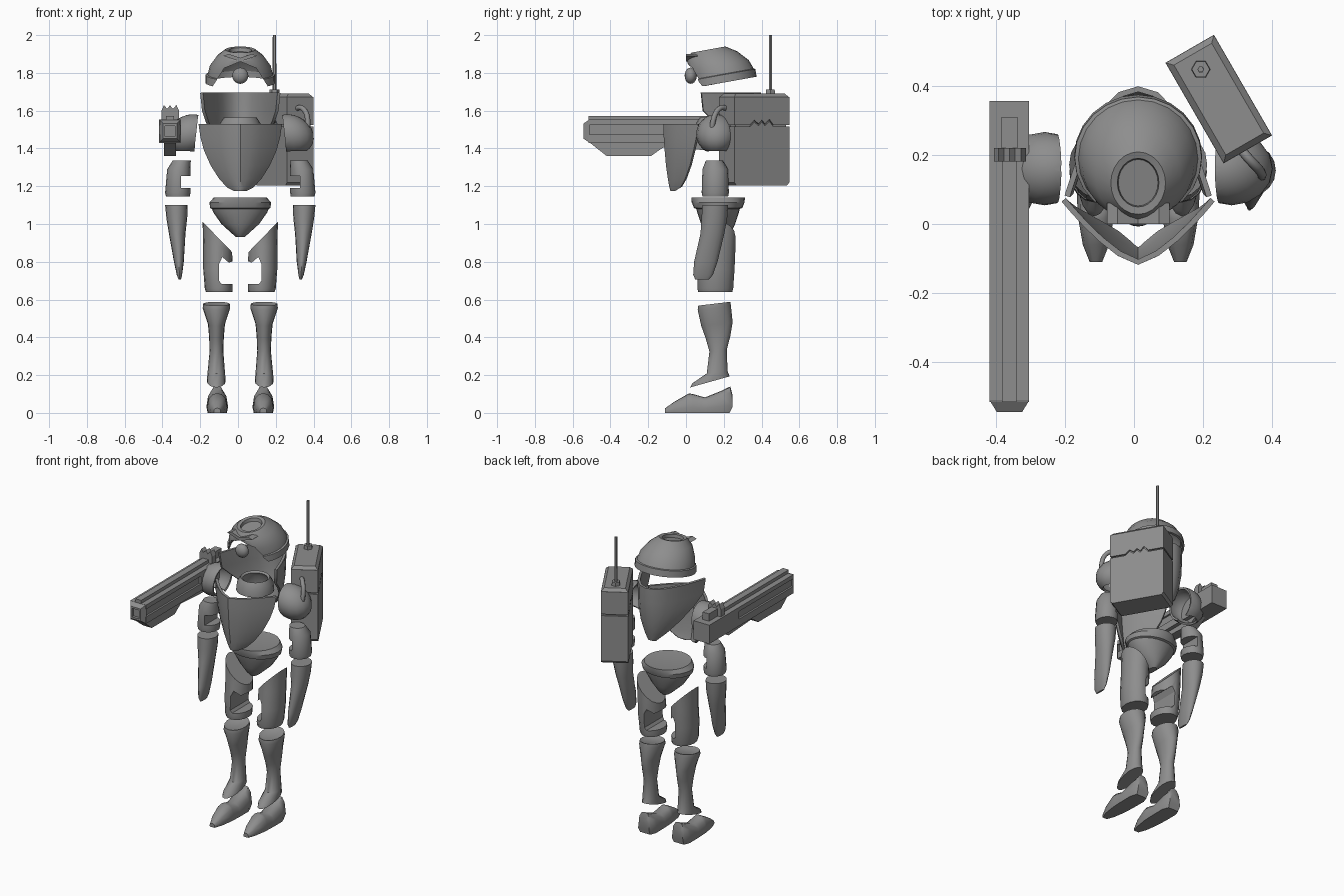
import bpy, bmesh, math
from mathutils import Vector

XC = 0.012
grey = bpy.data.materials.new("armour grey")
grey.diffuse_color = (0.27, 0.27, 0.27, 1)


def finish(name, bm, smooth=40, thick=0):
    bmesh.ops.recalc_face_normals(bm, faces=bm.faces)
    me = bpy.data.meshes.new(name)
    bm.to_mesh(me)
    bm.free()
    ob = bpy.data.objects.new(name, me)
    bpy.context.collection.objects.link(ob)
    me.materials.append(grey)
    bpy.ops.object.select_all(action='DESELECT')
    ob.select_set(True)
    bpy.context.view_layer.objects.active = ob
    if thick:
        mod = ob.modifiers.new("shell", 'SOLIDIFY')
        mod.thickness, mod.offset = thick, 0
        bpy.ops.object.modifier_apply(modifier=mod.name)
    if smooth:
        bpy.ops.object.shade_smooth_by_angle(angle=math.radians(smooth))
    return ob


def skin(bm, rings, closed=True):
    for a, b in zip(rings, rings[1:]):
        n = len(a)
        for i in range(n if closed else n - 1):
            j = (i + 1) % n
            bm.faces.new((a[i], a[j], b[j], b[i]))


def loft(secs, n=16, bottom=True, top=True, tilt=0):
    """Elliptic sections: z, cx, cy, rx, ry."""
    bm = bmesh.new()
    rings = []
    for z, cx, cy, rx, ry in secs:
        ring = []
        for i in range(n):
            t = 2 * math.pi * i / n
            dy = ry * math.sin(t)
            ring.append(bm.verts.new((cx + rx * math.cos(t), cy + dy, z + tilt * dy)))
        rings.append(ring)
    skin(bm, rings)
    if bottom:
        bm.faces.new(rings[0])
    if top:
        bm.faces.new(rings[-1])
    return bm


def prism(name, pts, h0, h1, place):
    bm = bmesh.new()
    rings = [[bm.verts.new(place(u, v, h)) for u, v in pts] for h in (h0, h1)]
    skin(bm, rings)
    bm.faces.new(rings[0])
    bm.faces.new(rings[1])
    return finish(name, bm, 0)


def cut(ob, cutter):
    mod = ob.modifiers.new("cut", 'BOOLEAN')
    mod.operation, mod.object, mod.solver = 'DIFFERENCE', cutter, 'EXACT'
    bpy.context.view_layer.objects.active = ob
    bpy.ops.object.modifier_apply(modifier=mod.name)
    bpy.data.objects.remove(cutter)


def slice_off(bm, co, no):
    geom = bm.verts[:] + bm.edges[:] + bm.faces[:]
    bmesh.ops.bisect_plane(bm, geom=geom, plane_co=co, plane_no=no, clear_outer=True)
    bmesh.ops.holes_fill(bm, edges=[e for e in bm.edges if e.is_boundary])


def plate(name, rows, power):
    """Curved shield: rows of z, half width, side y, middle y."""
    bm = bmesh.new()
    rings = []
    for z, w, ye, ym in rows:
        ring = []
        for i in range(13):
            s = math.sin(math.pi * (i / 12 - 0.5))
            ring.append(bm.verts.new((XC + w * s, ym + (ye - ym) * abs(s) ** power, z)))
        rings.append(ring)
    skin(bm, rings, closed=False)
    return finish(name, bm, 45, 0.016)


XZ = lambda u, v, h: (u, h, v)      # profile seen from the front
YZ = lambda u, v, h: (h, u, v)      # profile seen from the side
box = lambda a, b, c, d: [(a, c), (b, c), (b, d), (a, d)]

# Helmet with a sunken crown and an arched face opening
helmet = finish("helmet", loft([
    (1.748, XC, 0.195, 0.178, 0.172), (1.785, XC, 0.192, 0.178, 0.17),
    (1.787, XC, 0.19, 0.168, 0.165), (1.835, XC, 0.172, 0.155, 0.155),
    (1.885, XC, 0.14, 0.118, 0.128), (1.917, XC, 0.12, 0.077, 0.088),
    (1.915, XC, 0.12, 0.065, 0.075), (1.895, XC, 0.12, 0.062, 0.072)],
    24, bottom=False, tilt=0.18), 30, 0.014)
cut(helmet, prism("face_cutter", [(XC - 0.16, 1.66), (XC + 0.16, 1.66), (XC + 0.145, 1.73),
    (XC + 0.085, 1.825), (XC, 1.86), (XC - 0.085, 1.825), (XC - 0.145, 1.73)], -0.2, 0.14, XZ))
# Brow ridge: a shallow chevron
prism("brow", [(XC - 0.09, 1.89), (XC, 1.86), (XC + 0.09, 1.89), (XC + 0.06, 1.9),
               (XC, 1.88), (XC - 0.06, 1.9)], 0.0, 0.06, XZ)
# Round mouthpiece
bm = bmesh.new()
bmesh.ops.create_uvsphere(bm, u_segments=16, v_segments=10, radius=0.043)
for v in bm.verts:
    v.co = Vector((v.co.x + XC, v.co.y * 0.75 + 0.025, v.co.z + 1.785))
finish("mouthpiece", bm)

# Torso shields and neck ring
plate("chest_plate", [(1.53, 0.215, 0.07, -0.11), (1.46, 0.205, 0.06, -0.11),
                      (1.39, 0.186, 0.045, -0.105), (1.31, 0.15, 0.025, -0.098),
                      (1.24, 0.105, 0.0, -0.088), (1.195, 0.062, -0.025, -0.08),
                      (1.178, 0.025, -0.055, -0.075)], 1.45)
plate("back_plate", [(1.695, 0.205, 0.08, 0.39), (1.6, 0.195, 0.09, 0.39),
                     (1.54, 0.175, 0.15, 0.385), (1.46, 0.13, 0.23, 0.375),
                     (1.39, 0.075, 0.29, 0.36), (1.34, 0.025, 0.33, 0.345)], 2.2)
finish("neck_ring", loft([(1.48, XC, 0.16, 0.105, 0.105), (1.53, XC, 0.16, 0.1, 0.1),
                          (1.56, XC, 0.16, 0.08, 0.08)], 20, False, False), 40, 0.016)

# Pelvis with a waist rim
finish("pelvis", loft([(0.93, XC, 0.17, 0.022, 0.045), (0.955, XC, 0.17, 0.05, 0.07),
                       (1.0, XC, 0.17, 0.1, 0.09), (1.06, XC, 0.17, 0.142, 0.11),
                       (1.08, XC, 0.17, 0.15, 0.115), (1.085, XC, 0.17, 0.16, 0.128),
                       (1.115, XC, 0.17, 0.163, 0.14), (1.14, XC, 0.17, 0.14, 0.142),
                       (1.137, XC, 0.17, 0.12, 0.12)], 24), 30)

# Limbs, mirrored
for s, side in ((1, "right"), (-1, "left")):
    X = lambda d: XC + s * d

    # Shoulder dome, open towards the body
    bm = bmesh.new()
    bmesh.ops.create_uvsphere(bm, u_segments=16, v_segments=12, radius=1)
    for v in bm.verts:
        x, y, z = v.co
        v.co = (X(0.27 + 0.112 * x - 0.02 * z), 0.16 + 0.1 * y, 1.475 + 0.1 * z)
    geom = bm.verts[:] + bm.edges[:] + bm.faces[:]
    bmesh.ops.bisect_plane(bm, geom=geom, plane_co=(X(0.235), 0, 1.475),
                           plane_no=(-s, 0, -0.12), clear_outer=True)
    geom = bm.verts[:] + bm.edges[:] + bm.faces[:]
    bmesh.ops.bisect_plane(bm, geom=geom, plane_co=(0, 0, 1.39), plane_no=(0, 0, -1),
                           clear_outer=True)
    finish(side + "_shoulder", bm, 40, 0.012)

    # Upper arm with elbow notch
    arm = finish(side + "_upper_arm", loft([
        (1.145, X(0.33), 0.155, 0.063, 0.068), (1.165, X(0.331), 0.155, 0.067, 0.072),
        (1.29, X(0.325), 0.155, 0.062, 0.068), (1.335, X(0.31), 0.15, 0.048, 0.045)]), 40)
    cut(arm, prism("elbow_cutter", box(*sorted((X(0.2), X(0.315))), 1.19, 1.255), 0, 0.4, XZ))

    # Forearm tapering to the hand
    finish(side + "_forearm", loft([
        (0.705, X(0.32), 0.085, 0.006, 0.035), (0.73, X(0.322), 0.09, 0.014, 0.052),
        (0.8, X(0.325), 0.105, 0.026, 0.062), (0.95, X(0.334), 0.14, 0.044, 0.063),
        (1.03, X(0.336), 0.15, 0.055, 0.068), (1.1, X(0.338), 0.155, 0.06, 0.068)]), 40)

    # Thigh with slanted top and inner notch
    bm = loft([(0.64, X(0.112), 0.155, 0.07, 0.09), (0.66, X(0.114), 0.155, 0.074, 0.095),
               (0.76, X(0.118), 0.16, 0.078, 0.097), (0.88, X(0.12), 0.168, 0.076, 0.094),
               (1.03, X(0.13), 0.172, 0.07, 0.09)])
    slice_off(bm, Vector((X(0.12), 0, 0.93)), Vector((-s * 0.72, 0, 0.7)))
    thigh = finish(side + "_thigh", bm, 40)
    cut(thigh, prism("thigh_cutter", [(X(0.0), 0.683), (X(0.1), 0.683), (X(0.112), 0.7),
        (X(0.112), 0.79), (X(0.095), 0.825), (X(0.06), 0.795), (X(0.0), 0.82)], 0, 0.4, XZ))

    # Shin with slanted ankle
    bm = loft([(0.1, X(0.127), 0.1, 0.042, 0.105), (0.17, X(0.127), 0.135, 0.05, 0.1),
               (0.215, X(0.127), 0.165, 0.046, 0.055), (0.33, X(0.126), 0.17, 0.036, 0.046),
               (0.4, X(0.126), 0.17, 0.039, 0.065), (0.47, X(0.126), 0.164, 0.045, 0.083),
               (0.555, X(0.126), 0.15, 0.073, 0.088), (0.578, X(0.126), 0.15, 0.07, 0.085),
               (0.568, X(0.126), 0.15, 0.05, 0.06)], tilt=0.12)
    slice_off(bm, Vector((0, 0.03, 0.137)), Vector((0, 0.28, -1)))
    finish(side + "_shin", bm, 40)

    # Foot lofted from toe to heel
    bm = bmesh.new()
    rings = []
    for y, w, h in ((-0.11, 0.018, 0.025), (-0.06, 0.038, 0.06), (0.015, 0.051, 0.103),
                    (0.035, 0.053, 0.1), (0.1, 0.056, 0.082), (0.19, 0.057, 0.118),
                    (0.235, 0.045, 0.14), (0.245, 0.04, 0.1)):
        ring = [(-0.9, 0), (-1, 0.3), (-0.85, 0.75), (-0.45, 0.97), (0, 1),
                (0.45, 0.97), (0.85, 0.75), (1, 0.3), (0.9, 0)]
        rings.append([bm.verts.new((X(0.122) + w * u, y - (0.015 if y > 0.23 and v < 0.1 else 0),
                                    h * v)) for u, v in ring])
    skin(bm, rings)
    bm.faces.new(rings[0])
    bm.faces.new(rings[-1])
    finish(side + "_foot", bm, 45)

# Backpack turned to the side, with zigzag lid seam
A = math.radians(-60)
L, W = Vector((math.cos(A), math.sin(A), 0)), Vector((-math.sin(A), math.cos(A), 0))
PACK = lambda u, v, h: Vector((0.245, 0.361, v)) + L * u + W * h
ZIG = [(0.165, 0), (0.07, 0), (0.045, 0.025), (0.02, 0.005), (0, 0.025), (-0.02, 0.005),
       (-0.045, 0.03), (-0.07, 0), (-0.165, 0)]
prism("pack_core", box(-0.155, 0.155, 1.22, 1.67), -0.07, 0.07, PACK)
prism("pack_body", [(-0.155, 1.205), (0.155, 1.205), (0.168, 1.22)] +
      [(u * 1.018, 1.515 + v) for u, v in ZIG] + [(-0.168, 1.22)], -0.081, 0.081, PACK)
prism("pack_lid", [(u * 1.018, 1.525 + v) for u, v in reversed(ZIG)] +
      [(0.168, 1.672), (-0.168, 1.672)], -0.081, 0.081, PACK)
bm = bmesh.new()
rings = [[bm.verts.new(PACK(a * u, z, b * w)) for a, b in ((-1, -1), (1, -1), (1, 1), (-1, 1))]
         for u, w, z in ((0.168, 0.081, 1.671), (0.15, 0.063, 1.69))]
skin(bm, rings)
bm.faces.new(rings[0])
bm.faces.new(rings[1])
finish("pack_top", bm, 0)

# Antenna
finish("antenna_base", loft([(1.685, 0.193, 0.447, 0.028, 0.028),
                             (1.713, 0.193, 0.447, 0.026, 0.026)], 6), 0)
finish("antenna", loft([(1.7, 0.193, 0.447, 0.01, 0.01), (2.0, 0.193, 0.447, 0.009, 0.009)], 6), 0)

# Hose from pack to shoulder
cu = bpy.data.curves.new("hose", 'CURVE')
cu.dimensions, cu.bevel_depth, cu.bevel_resolution, cu.use_fill_caps = '3D', 0.014, 2, True
sp = cu.splines.new('NURBS')
path = [(0.3, 0.23, 1.6), (0.32, 0.2, 1.625), (0.355, 0.165, 1.61), (0.372, 0.145, 1.56),
        (0.37, 0.135, 1.5), (0.35, 0.14, 1.46)]
sp.points.add(len(path) - 1)
for p, c in zip(sp.points, path):
    p.co = (*c, 1)
sp.use_endpoint_u, sp.order_u = True, 4
cu.materials.append(grey)
bpy.context.collection.objects.link(bpy.data.objects.new("hose", cu))

# Shoulder gun: grooved body, top rail, fore grip, muzzle and rear sight
GX = -0.36
for name, w, y0, y1, z0, z1 in (("gun_core", 0.045, -0.51, 0.35, 1.44, 1.545),
                                ("gun_lower_side", 0.057, -0.515, 0.355, 1.43, 1.475),
                                ("gun_upper_side", 0.057, -0.515, 0.355, 1.525, 1.552),
                                ("gun_rear_block", 0.057, 0.05, 0.355, 1.43, 1.552),
                                ("gun_rail", 0.021, -0.515, 0.31, 1.545, 1.573),
                                ("sight_base", 0.023, 0.2, 0.31, 1.55, 1.6)):
    prism(name, box(y0, y1, z0, z1), GX - w, GX + w, YZ)
prism("gun_fore_grip", [(-0.515, 1.435), (-0.42, 1.36), (-0.185, 1.36), (-0.15, 1.385),
                        (-0.12, 1.405), (0.12, 1.39), (0.2, 1.435)], GX - 0.032, GX + 0.032, YZ)
bm = bmesh.new()
rings = [[bm.verts.new((GX + a * w, y, 1.492 + b * h)) for a, b in
          ((-1, -1), (1, -1), (1, 1), (-1, 1))]
         for y, w, h in ((-0.51, 0.057, 0.062), (-0.543, 0.037, 0.04),
                         (-0.543, 0.026, 0.028), (-0.525, 0.026, 0.028))]
skin(bm, rings)
bm.faces.new(rings[0])
bm.faces.new(rings[-1])
finish("gun_muzzle", bm, 0)
prism("rear_sight", [(-0.405, 1.54), (-0.405, 1.6), (-0.392, 1.63), (-0.376, 1.61),
                     (-0.36, 1.628), (-0.344, 1.61), (-0.326, 1.63), (-0.312, 1.6),
                     (-0.312, 1.54)], 0.18, 0.22, XZ)
